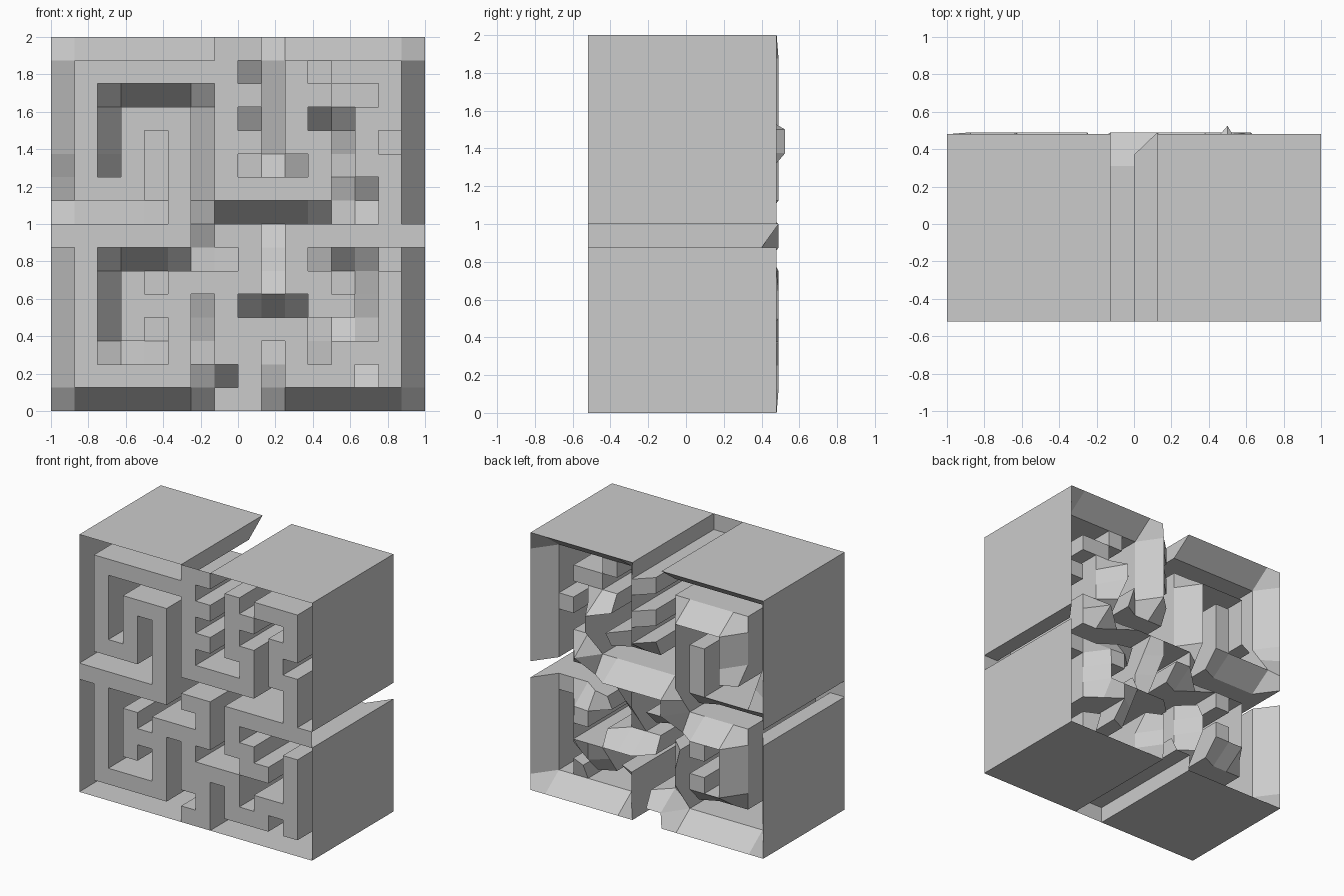
import bpy, bmesh

if "Cube" in bpy.data.objects:
    bpy.data.objects.remove(bpy.data.objects["Cube"])

# Maze plan seen from the front: '.' is a sunken corridor, other marks are wall tops.
# The mark also sets how deep the corridor floor sits where it meets that wall.
PLAN = [
    ".......#o.......",
    ".#######..#.###.",
    ".#.....#o.##..#.",
    ".#.ooo.#..#..##.",
    ".#.o.o.#o.#x.#..",
    ".#.o.o.#...x.##.",
    ".ooo.o.#####..#.",
    ".....o........#.",
    "######.oo.oo####",
    ".#......o.#.....",
    ".#.o.o###.#o..#.",
    ".#.ooo.#...oo.#.",
    ".#.o.o.#ooo...#.",
    ".#...o.#o.#.o##.",
    ".#####..o.###.#.",
    ".......oo.......",
]
N = 16
CELL = 2 / N
FRONT = -0.52
RIM = 0.48
LEVEL = {'#': 0.31, 'o': 0.49, 'x': 0.525}


def mark(i, j):
    """Plan mark of a cell, or None outside the block."""
    return PLAN[j][i] if 0 <= i < N and 0 <= j < N else None


def floor_depth(i, j):
    """Depth of the corridor floor at a grid corner."""
    if i in (0, N) or j in (0, N):
        return RIM
    near = [mark(a, b) for a in (i - 1, i) for b in (j - 1, j)]
    vals = [LEVEL[m] for m in near if m in LEVEL]
    return sum(vals) / len(vals) if vals else RIM


bm = bmesh.new()
cache = {}


def vert(i, j, deep):
    key = (i, j, deep)
    if key not in cache:
        y = floor_depth(i, j) if deep else FRONT
        cache[key] = bm.verts.new((-1 + i * CELL, y, 2 - j * CELL))
    return cache[key]


for j in range(N):
    for i in range(N):
        sunk = mark(i, j) == '.'
        # wall top or corridor floor, facing the front
        ring = [(i, j), (i, j + 1), (i + 1, j + 1), (i + 1, j)]
        bm.faces.new([vert(a, b, sunk) for a, b in ring])
        if not sunk:
            continue
        # corridor sides, including the thin outer shell
        sides = [(i - 1, j), (i, j + 1), (i + 1, j), (i, j - 1)]
        for k, (ni, nj) in enumerate(sides):
            if mark(ni, nj) != '.':
                p, q = ring[k], ring[(k + 1) % 4]
                bm.faces.new([vert(*p, False), vert(*q, False),
                              vert(*q, True), vert(*p, True)])

mesh = bpy.data.meshes.new("maze_block")
bm.to_mesh(mesh)
bm.free()
obj = bpy.data.objects.new("maze_block", mesh)
bpy.context.collection.objects.link(obj)
